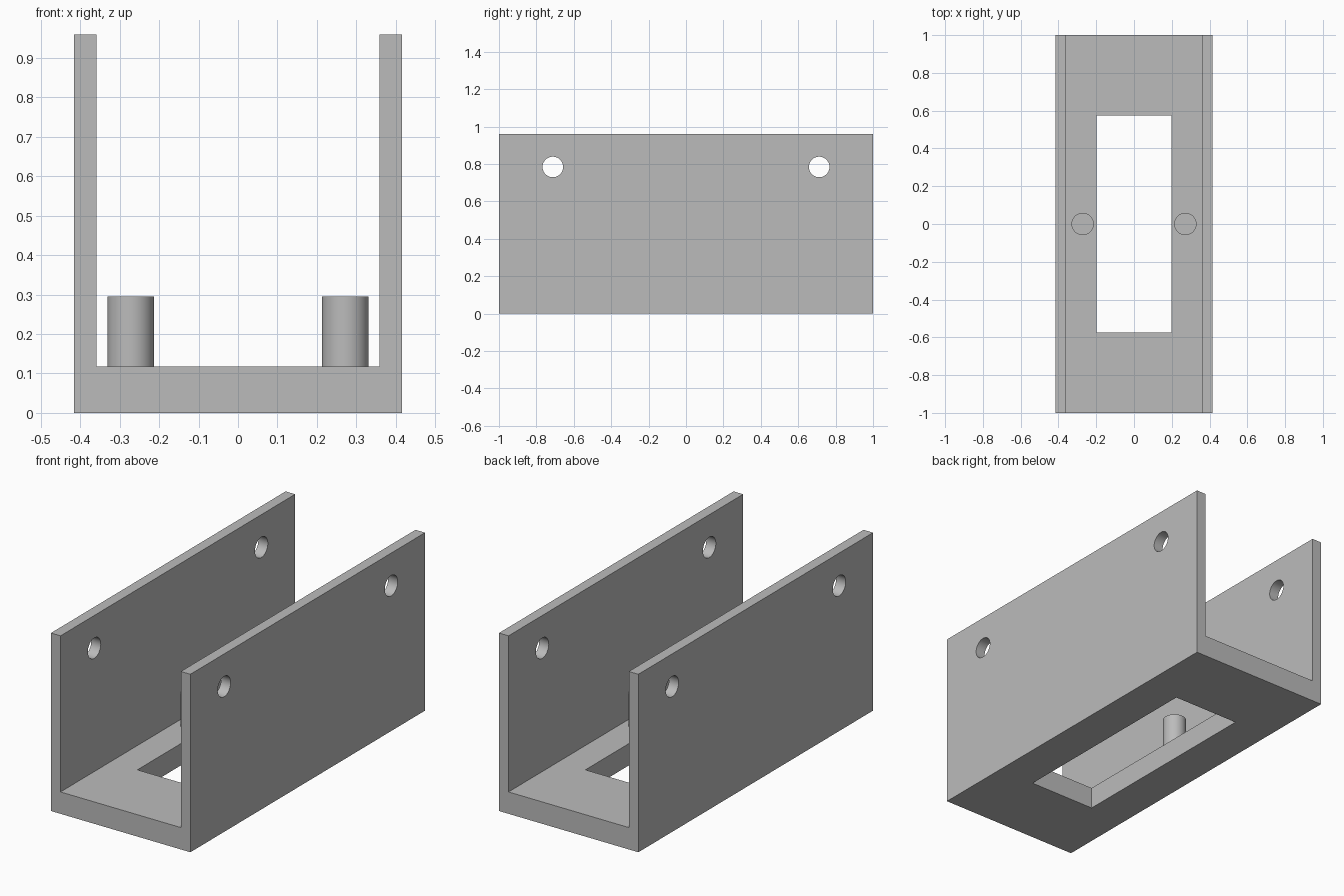
import bpy, bmesh, math

if "Cube" in bpy.data.objects:
    bpy.data.objects.remove(bpy.data.objects["Cube"])

W, WALL_IN = 0.416, 0.359      # half width, inner wall face
FLOOR, H = 0.118, 0.96         # floor thickness, total height

grey = bpy.data.materials.new("plain grey")
grey.diffuse_color = (0.5, 0.5, 0.5, 1)
grey.use_nodes = True
grey.node_tree.nodes["Principled BSDF"].inputs["Base Color"].default_value = grey.diffuse_color


def activate(ob):
    bpy.ops.object.select_all(action='DESELECT')
    ob.select_set(True)
    bpy.context.view_layer.objects.active = ob


def cylinder(name, radius, depth, loc, rot=(0, 0, 0)):
    bpy.ops.mesh.primitive_cylinder_add(vertices=64, radius=radius, depth=depth,
                                        location=loc, rotation=rot)
    ob = bpy.context.object
    ob.name = name
    return ob


def smooth(ob):
    activate(ob)
    bpy.ops.object.shade_smooth_by_angle(angle=math.radians(30))


# U-shaped channel: profile extruded along y
profile = [(-W, 0), (W, 0), (W, H), (WALL_IN, H), (WALL_IN, FLOOR),
           (-WALL_IN, FLOOR), (-WALL_IN, H), (-W, H)]
bm = bmesh.new()
face = bm.faces.new([bm.verts.new((x, -1, z)) for x, z in profile])
ext = bmesh.ops.extrude_face_region(bm, geom=[face])
bmesh.ops.translate(bm, vec=(0, 2, 0),
                    verts=[v for v in ext["geom"] if isinstance(v, bmesh.types.BMVert)])
bmesh.ops.recalc_face_normals(bm, faces=bm.faces)
mesh = bpy.data.meshes.new("channel")
bm.to_mesh(mesh)
bm.free()
channel = bpy.data.objects.new("channel", mesh)
bpy.context.collection.objects.link(channel)
mesh.materials.append(grey)

# Cutters: floor slot and two cross holes through both walls
bpy.ops.mesh.primitive_cube_add(size=1, location=(0, 0, 0.05))
slot = bpy.context.object
slot.name = "slot_cutter"
slot.scale = (0.396, 1.15, 0.4)
cutters = [slot]
for y in (-0.712, 0.712):
    cutters.append(cylinder("hole_cutter", 0.055, 1.2, (0, y, 0.784),
                            (0, math.pi / 2, 0)))
for cutter in cutters:
    cutter.hide_render = True
    activate(channel)
    mod = channel.modifiers.new("cut", 'BOOLEAN')
    mod.operation = 'DIFFERENCE'
    mod.solver = 'EXACT'
    mod.object = cutter
    bpy.ops.object.modifier_apply(modifier=mod.name)
    bpy.data.objects.remove(cutter, do_unlink=True)
smooth(channel)

# Pegs standing on the floor beside the slot
for side, x in (("left", -0.272), ("right", 0.272)):
    peg = cylinder(side + "_peg", 0.059, 0.295 - FLOOR, (x, 0, (0.295 + FLOOR) / 2))
    peg.data.materials.append(grey)
    smooth(peg)
